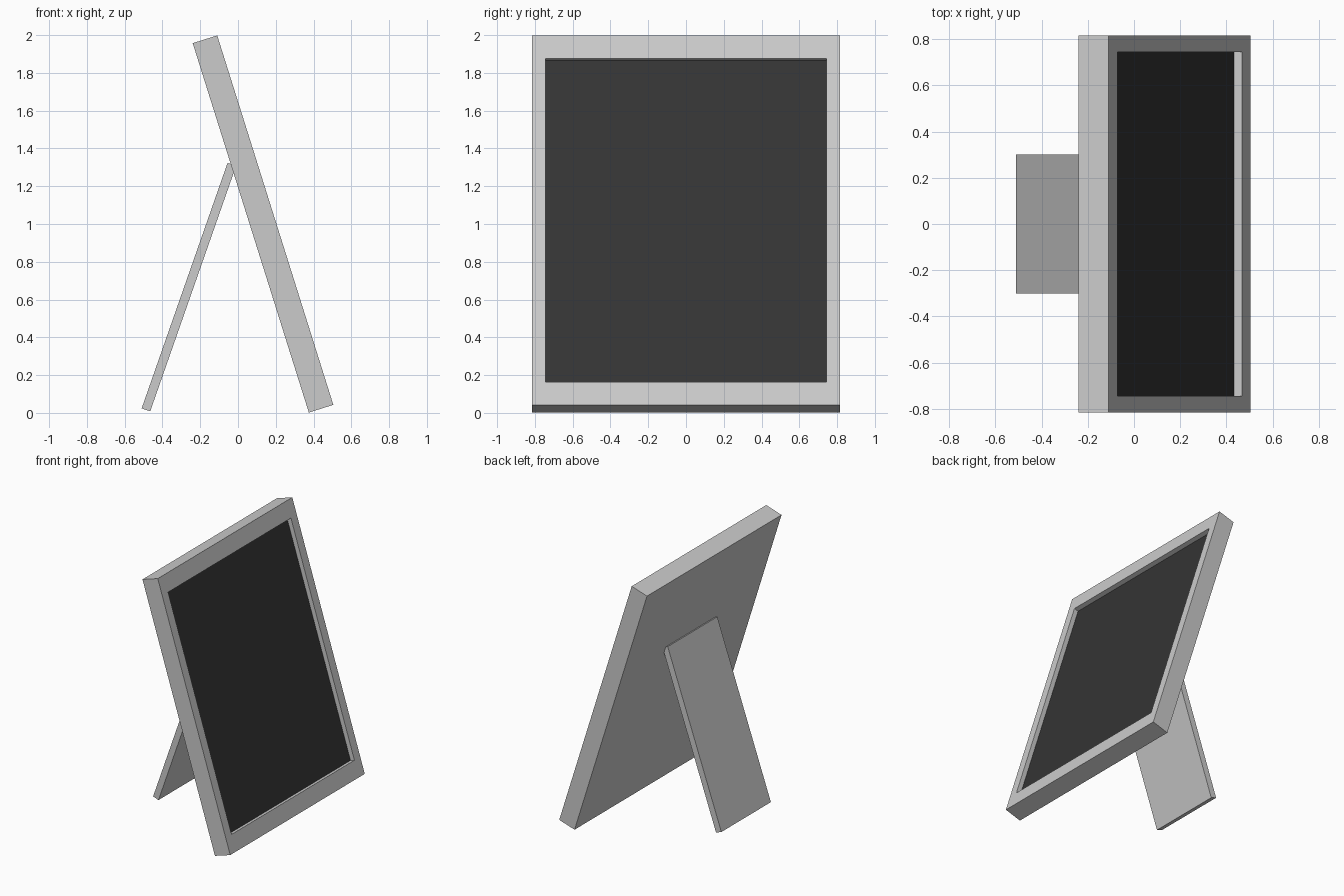
import bpy, bmesh, math
from mathutils import Matrix

if "Cube" in bpy.data.objects:
    bpy.data.objects.remove(bpy.data.objects["Cube"])

dark = bpy.data.materials.new("dark_pane")
dark.diffuse_color = (0.035, 0.035, 0.035, 1)
dark.use_nodes = True
dark.node_tree.nodes["Principled BSDF"].inputs["Base Color"].default_value = dark.diffuse_color
grey = bpy.data.materials.new("grey_frame")
grey.diffuse_color = (0.8, 0.8, 0.8, 1)
grey.use_nodes = True
grey.node_tree.nodes["Principled BSDF"].inputs["Base Color"].default_value = grey.diffuse_color


def slab(size):
    bm = bmesh.new()
    bmesh.ops.create_cube(bm, size=1, matrix=Matrix.Diagonal((*size, 1)))
    return bm


def finish(bm, name, loc, tilt, mats=()):
    mesh = bpy.data.meshes.new(name)
    bm.to_mesh(mesh)
    bm.free()
    for m in mats:
        mesh.materials.append(m)
    ob = bpy.data.objects.new(name, mesh)
    ob.location = loc
    ob.rotation_euler.y = tilt
    bpy.context.collection.objects.link(ob)
    return ob


# Leaning board with a recessed dark writing surface
H, T, W = 2.05, 0.136, 1.63
bm = slab((T, W, H))
bm.normal_update()
face = max(bm.faces, key=lambda f: f.normal.x)
bmesh.ops.inset_individual(bm, faces=[face], thickness=0.1)
for v in face.verts:
    v.co.z = math.copysign(H / 2 - 0.127, v.co.z)
bmesh.ops.inset_individual(bm, faces=[face], thickness=0, depth=0)
r = bmesh.ops.extrude_discrete_faces(bm, faces=[face])
pane = r["faces"][0]
for v in pane.verts:
    v.co.x = T / 2 - 0.035
# Close the recess walls between the rim and the pane
bmesh.ops.bridge_loops(bm, edges=[e for e in bm.edges if len(e.link_faces) == 1])
pane.material_index = 1
bmesh.ops.recalc_face_normals(bm, faces=bm.faces)
finish(bm, "board_frame", (0.1325, 0, 1.0), -math.radians(17.45), (grey, dark))

# Rear prop leg, its top edge meeting the back of the board
finish(slab((0.048, 0.6, 1.377)), "prop_leg", (-0.26, 0, 0.666), math.atan2(0.455, 1.30))
